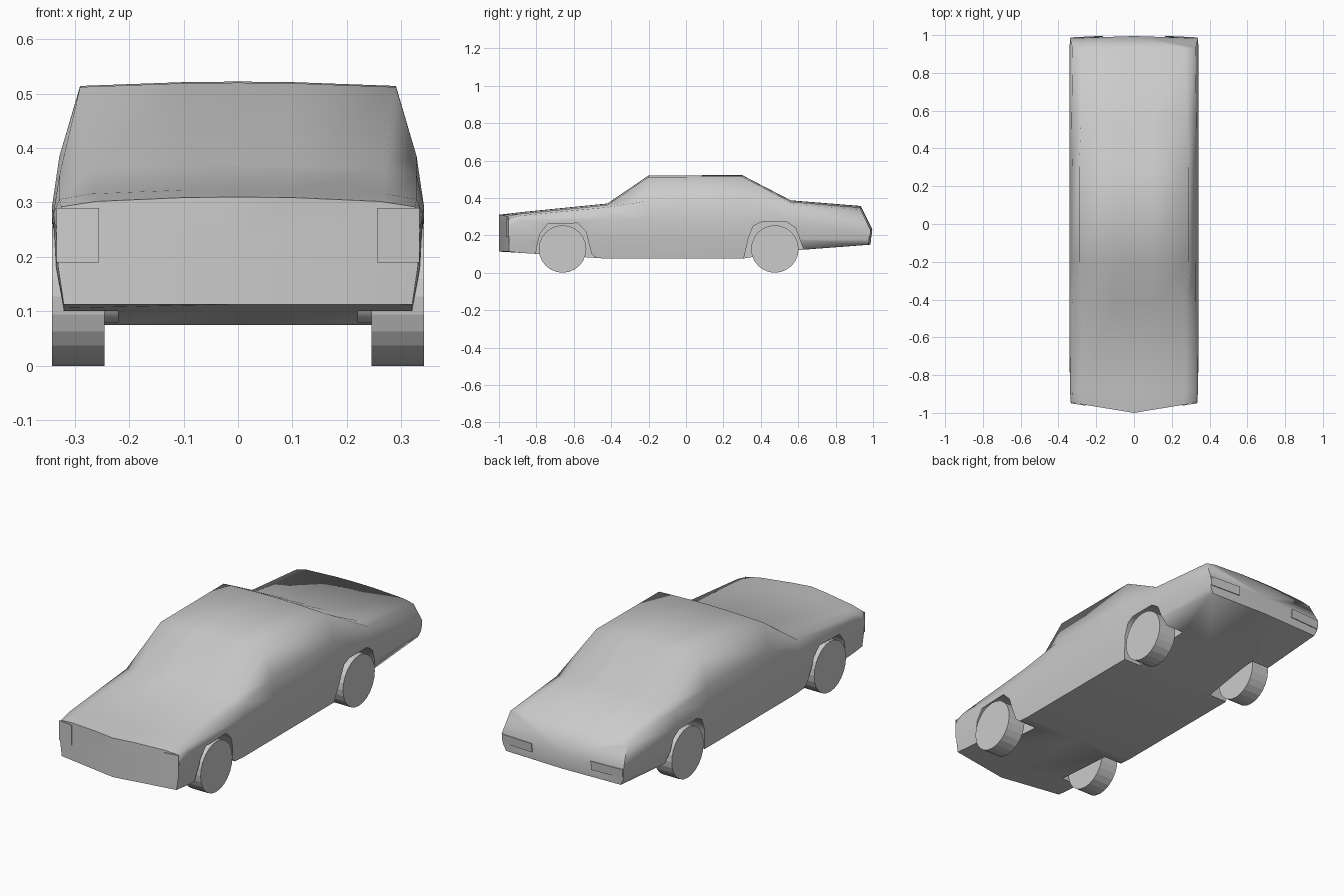
import bpy, bmesh, math
from mathutils import Matrix

cube = bpy.data.objects.get("Cube")
if cube:
    bpy.data.objects.remove(cube, do_unlink=True)

paint = bpy.data.materials.new("light_grey")
paint.use_nodes = True
paint.diffuse_color = (0.6, 0.6, 0.6, 1)
paint.node_tree.nodes["Principled BSDF"].inputs["Base Color"].default_value = (0.6, 0.6, 0.6, 1)


def make_object(name, bm):
    bmesh.ops.recalc_face_normals(bm, faces=bm.faces)
    mesh = bpy.data.meshes.new(name)
    bm.to_mesh(mesh)
    bm.free()
    mesh.materials.append(paint)
    ob = bpy.data.objects.new(name, mesh)
    bpy.context.scene.collection.objects.link(ob)
    return ob


def activate(ob):
    bpy.ops.object.select_all(action='DESELECT')
    ob.select_set(True)
    bpy.context.view_layer.objects.active = ob


def prism(name, front, offset):
    """Extrude one polygon along an offset into a closed solid."""
    bm = bmesh.new()
    face = bm.faces.new([bm.verts.new(p) for p in front])
    back = bmesh.ops.extrude_face_region(bm, geom=[face], use_keep_orig=True)
    moved = [v for v in back["geom"] if isinstance(v, bmesh.types.BMVert)]
    bmesh.ops.translate(bm, vec=offset, verts=moved)
    return make_object(name, bm)


def nose_y(x, z):
    """Shallow arrow-shaped nose."""
    return -1 + 0.055 * abs(x) / 0.335


def tail_y(x, z):
    """Tail that leans out to a ridge and tucks in below it."""
    lean = 0.5 * (z - 0.235) if z > 0.235 else 0.1 * (0.235 - z)
    return 0.995 - lean - 0.1 * x * x


# Body sections: y, top, roof half width, shoulder width, shoulder z, belt width, belt z, bottom
sections = [
    (nose_y, .310, .26, .325, .292, .335, .25, .113),
    (-.88, .324, .27, .328, .306, .339, .28, .106),
    (-.42, .370, .27, .328, .350, .342, .29, .075),
    (-.20, .520, .29, .328, .385, .342, .29, .075),
    (.30, .522, .29, .328, .385, .342, .29, .075),
    (.56, .387, .28, .330, .365, .342, .28, .118),
    (tail_y, .357, .27, .325, .335, .340, .235, .150),
]
bm = bmesh.new()
rings = []
for y, top, wt, ws, zs, wb, zb, bot in sections:
    half = [(.1, top - .001), (wt, top - .008), (ws, zs), (wb, zb), (wb - .005, .18), (.32, bot)]
    loop = [(0, top)] + half + [(0, bot)] + [(-x, z) for x, z in reversed(half)]
    rings.append([bm.verts.new((x, y(x, z) if callable(y) else y, z)) for x, z in loop])
count = len(rings[0])
for a, b in zip(rings, rings[1:]):
    for i in range(count):
        j = (i + 1) % count
        bm.faces.new((a[i], a[j], b[j], b[i]))
for ring, y in ((rings[0], nose_y), (rings[-1], tail_y)):
    hub = bm.verts.new((0, y(0, .235), .235))
    for i in range(count):
        bm.faces.new((ring[i], ring[(i + 1) % count], hub))
body = make_object("body", bm)

# Wheel arches cut from the body sides
front_arch = [(-.805, .0), (-.80, .13), (-.78, .21), (-.74, .26), (-.58, .265),
              (-.535, .22), (-.505, .10), (-.47, .07), (-.46, .0)]
rear_arch = [(.30, .0), (.31, .08), (.335, .19), (.36, .25), (.40, .27),
             (.54, .27), (.585, .24), (.63, .12), (.64, .0)]
for label, outline in (("front", front_arch), ("rear", rear_arch)):
    for side, sign in (("left", 1), ("right", -1)):
        cutter = prism(f"{label}_{side}_arch_cutter",
                       [(sign * .22, y, z) for y, z in outline], (sign * .3, 0, 0))
        cutter.hide_render = True
        activate(body)
        mod = body.modifiers.new("arch", 'BOOLEAN')
        mod.operation = 'DIFFERENCE'
        mod.solver = 'EXACT'
        mod.object = cutter
        bpy.ops.object.modifier_apply(modifier=mod.name)
        bpy.data.objects.remove(cutter, do_unlink=True)
activate(body)
bpy.ops.object.shade_smooth_by_angle(angle=math.radians(72))

# Wheels
radius = .127
for label, y in (("front", -.66), ("rear", .475)):
    for side, sign in (("left", 1), ("right", -1)):
        bm = bmesh.new()
        bmesh.ops.create_cone(bm, cap_ends=True, segments=24, radius1=radius,
                              radius2=radius, depth=.097,
                              matrix=Matrix.Rotation(math.pi / 2, 4, 'Y'))
        wheel = make_object(f"{label}_{side}_wheel", bm)
        wheel.location = (sign * .2935, y, radius)

# Lamps: thin plates lying on the nose and the tail
for label, x0, x1, z0, z1, surface, out in (
        ("headlight", .255, .333, .19, .29, nose_y, -.004),
        ("tail_light", .165, .336, .19, .235, tail_y, .004)):
    for side, sign in (("left", 1), ("right", -1)):
        corners = [(sign * x, surface(x, z), z)
                   for x, z in ((x0, z0), (x1, z0), (x1, z1), (x0, z1))]
        prism(f"{side}_{label}", corners, (0, out, 0))
